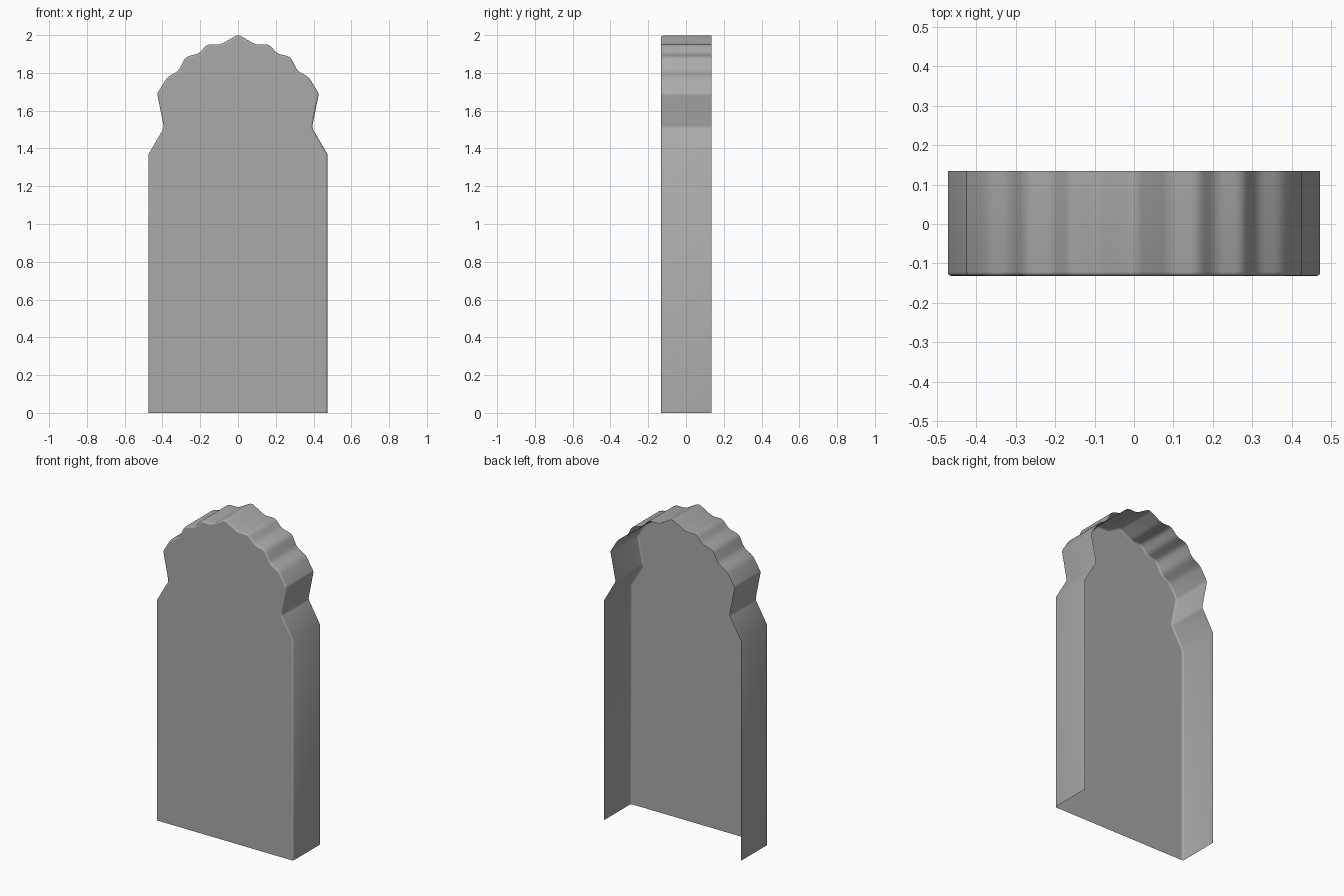
import bpy, bmesh, math
from mathutils import Vector

cube = bpy.data.objects.get("Cube")
if cube:
    bpy.data.objects.remove(cube)

FRONT, BACK = -0.132, 0.134
RIM = 0.01

# Stone colour
stone = bpy.data.materials.new("grey_stone")
stone.use_nodes = True
grey = (0.4, 0.4, 0.4, 1)
stone.diffuse_color = grey
stone.node_tree.nodes["Principled BSDF"].inputs["Base Color"].default_value = grey

# Half outline from the foot up to the peak: shaft, waist, then scalloped crown
half = [(0.473, 0), (0.473, 1.37), (0.392, 1.51), (0.428, 1.69),
        (0.375, 1.777), (0.313, 1.812), (0.278, 1.885), (0.207, 1.902),
        (0.163, 1.952), (0.092, 1.95), (0, 2.003)]
half = [Vector(p) for p in half]
outline = half + [Vector((-p.x, p.y)) for p in reversed(half[:-1])]


def round_corner(a, b, c, radius, steps=3):
    """Replace corner b with a short curve."""
    start = b + (a - b).normalized() * radius
    end = b + (c - b).normalized() * radius
    return [start.lerp(b, t).lerp(b.lerp(end, t), t)
            for t in (i / steps for i in range(steps + 1))]


# Soften the waist and the scallops, keep the feet and shoulders crisp
path = []
for i, p in enumerate(outline):
    if p.y < 1.4:
        path.append(p)
    else:
        radius = 0.012 if p.y < 1.7 else 0.022
        path += round_corner(outline[i - 1], p, outline[i + 1], radius)

# Front panel, with the walls extruded back; the back and the underside stay open
bm = bmesh.new()
front = [bm.verts.new((p.x, FRONT, p.y)) for p in path]
back = [bm.verts.new((p.x, BACK, p.y)) for p in path]
panel = bm.faces.new(front)
for i in range(len(path) - 1):
    bm.faces.new((front[i], front[i + 1], back[i + 1], back[i]))
bmesh.ops.recalc_face_normals(bm, faces=bm.faces)
if panel.normal.y > 0:
    bmesh.ops.reverse_faces(bm, faces=bm.faces)

# Rounded front rim
rim = [e for e in panel.edges if len(e.link_faces) == 2]
bmesh.ops.bevel(bm, geom=rim, offset=RIM, segments=3, profile=0.5,
                affect='EDGES', clamp_overlap=True)

mesh = bpy.data.meshes.new("arched_slab")
bm.to_mesh(mesh)
bm.free()
mesh.materials.append(stone)
slab = bpy.data.objects.new("arched_slab", mesh)
bpy.context.collection.objects.link(slab)

# Smooth the crown and rim, keep the large panel flat
bpy.ops.object.select_all(action='DESELECT')
slab.select_set(True)
bpy.context.view_layer.objects.active = slab
bpy.ops.object.shade_smooth_by_angle(angle=math.radians(35))
for face in mesh.polygons:
    if face.normal.y < -0.99:
        face.use_smooth = False
